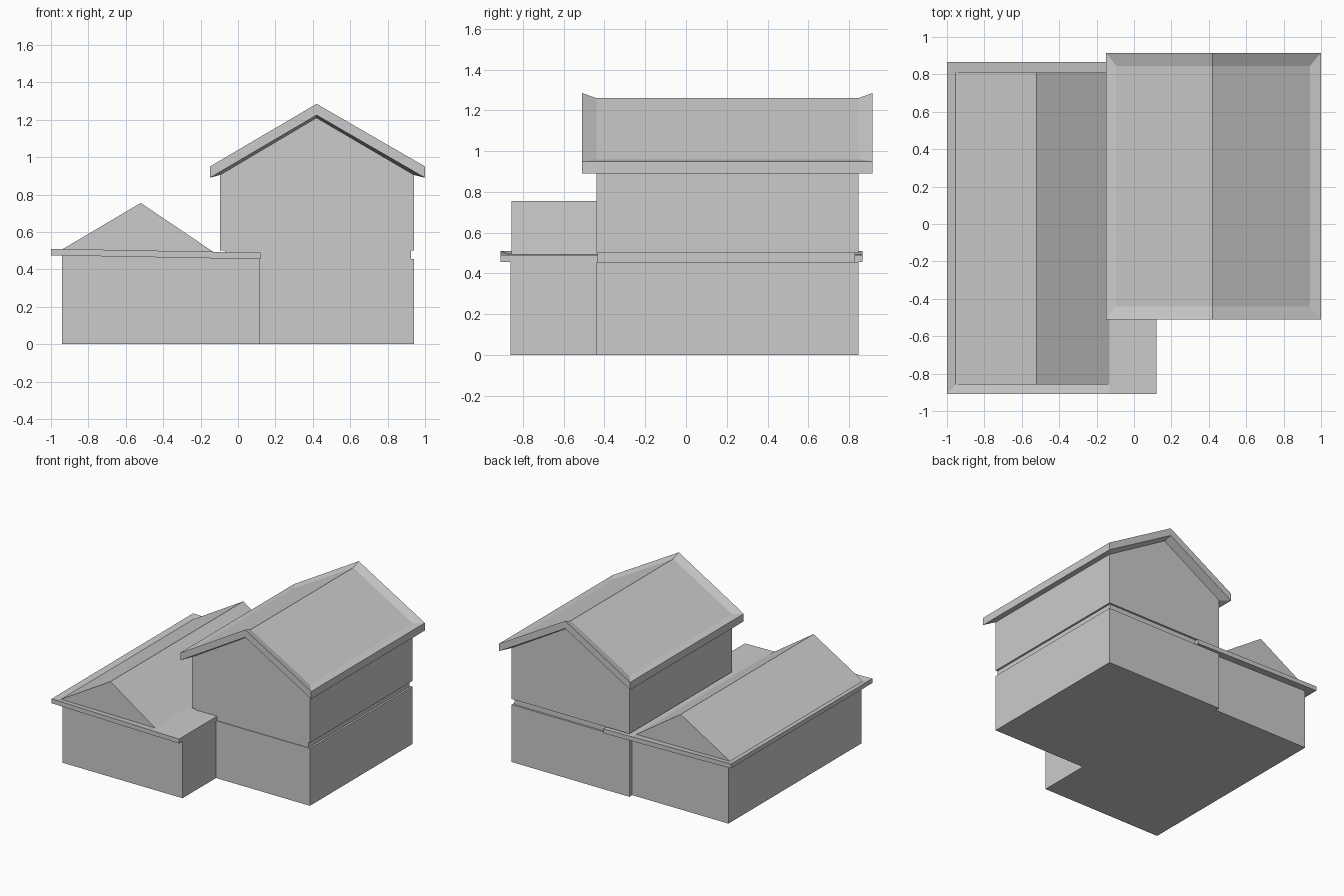
import bpy, bmesh

if "Cube" in bpy.data.objects:
    bpy.data.objects.remove(bpy.data.objects["Cube"])


def make(name, verts, faces):
    mesh = bpy.data.meshes.new(name)
    mesh.from_pydata(verts, [], faces)
    bm = bmesh.new()
    bm.from_mesh(mesh)
    bmesh.ops.recalc_face_normals(bm, faces=bm.faces)
    bm.to_mesh(mesh)
    bm.free()
    obj = bpy.data.objects.new(name, mesh)
    bpy.context.collection.objects.link(obj)
    return obj


def extrude(name, outline, lo, hi, axis):
    """Extrude a 2D outline along 'y' (outline in x,z) or 'z' (outline in x,y)."""
    def place(p, t):
        return (p[0], t, p[1]) if axis == 'y' else (p[0], p[1], t)
    n = len(outline)
    verts = [place(p, t) for t in (lo, hi) for p in outline]
    faces = [tuple(range(n)), tuple(range(n, 2 * n))]
    faces += [(i, (i + 1) % n, (i + 1) % n + n, i + n) for i in range(n)]
    return make(name, verts, faces)


def ring(xs, ys, zs):
    """Six points around a gabled rectangle: front left to right, back right to left."""
    front = [(x, ys[0], z) for x, z in zip(xs, zs)]
    back = [(x, ys[1], z) for x, z in zip(xs, zs)]
    return front + back[::-1]


def block(x0, x1, y0, y1):
    return [(x0, y0), (x1, y0), (x1, y1), (x0, y1)]


# Ground floor: L-shaped wing beside the main block
wing = [(-.94, -.86), (.115, -.86), (.115, -.44), (-.095, -.44), (-.095, .81), (-.94, .81)]
extrude("wing_walls", wing, 0, .475, 'z')
extrude("main_lower_walls", block(-.095, .94, -.44, .845), 0, .455, 'z')

# Recessed band between the storeys
extrude("storey_band", block(-.07, .925, -.435, .83), .455, .5, 'z')

# Upper storey with gable ends
gable = [(-.095, .5), (.94, .5), (.94, .905), (.42, 1.21), (-.095, .905)]
extrude("main_upper_walls", gable, -.44, .845, 'y')

# Main roof: gabled shell with a flared, mitred rim above and below
outer_x, inner_x = (-.15, .42, 1), (-.095, .42, .94)
outer_y, inner_y = (-.51, .915), (-.44, .845)
verts = (ring(outer_x, outer_y, (.95, 1.285, .95)) + ring(inner_x, inner_y, (.96, 1.26, .96))
         + ring(outer_x, outer_y, (.89, 1.225, .89)) + ring(inner_x, inner_y, (.905, 1.21, .905)))
faces = []
for i in range(6):
    j = (i + 1) % 6
    faces.append((i, j, j + 12, i + 12))                    # fascia
    for base in (0, 12):
        faces.append((base + i, base + j, base + j + 6, base + i + 6))
for base in (6, 18):
    faces += [(base, base + 1, base + 4, base + 5), (base + 1, base + 2, base + 3, base + 4)]
make("main_roof", verts, faces)

# Wing eave slab: slightly tilted, dished around the foot of the wing roof
top = ring((-1, -.13, .12), (-.91, .865), (.51, .494, .49))
bottom = ring((-1, -.13, .12), (-.91, .865), (.475, .459, .455))
dish = [(-.95, -.855, .498), (-.13, -.855, .490), (-.13, .81, .490), (-.95, .81, .498)]
faces = [(i, (i + 1) % 6, (i + 1) % 6 + 6, i + 6) for i in range(6)]
faces += [(6, 7, 10, 11), (7, 8, 9, 10), (1, 2, 3, 4, 14, 13),
          (0, 1, 13, 12), (4, 5, 15, 14), (5, 0, 12, 15), (12, 13, 14, 15)]
make("wing_eave_slab", top + bottom + dish, faces)

# Wing gable roof
extrude("wing_roof", [(-.955, .498), (-.13, .492), (-.52, .755)], -.857, .81, 'y')
